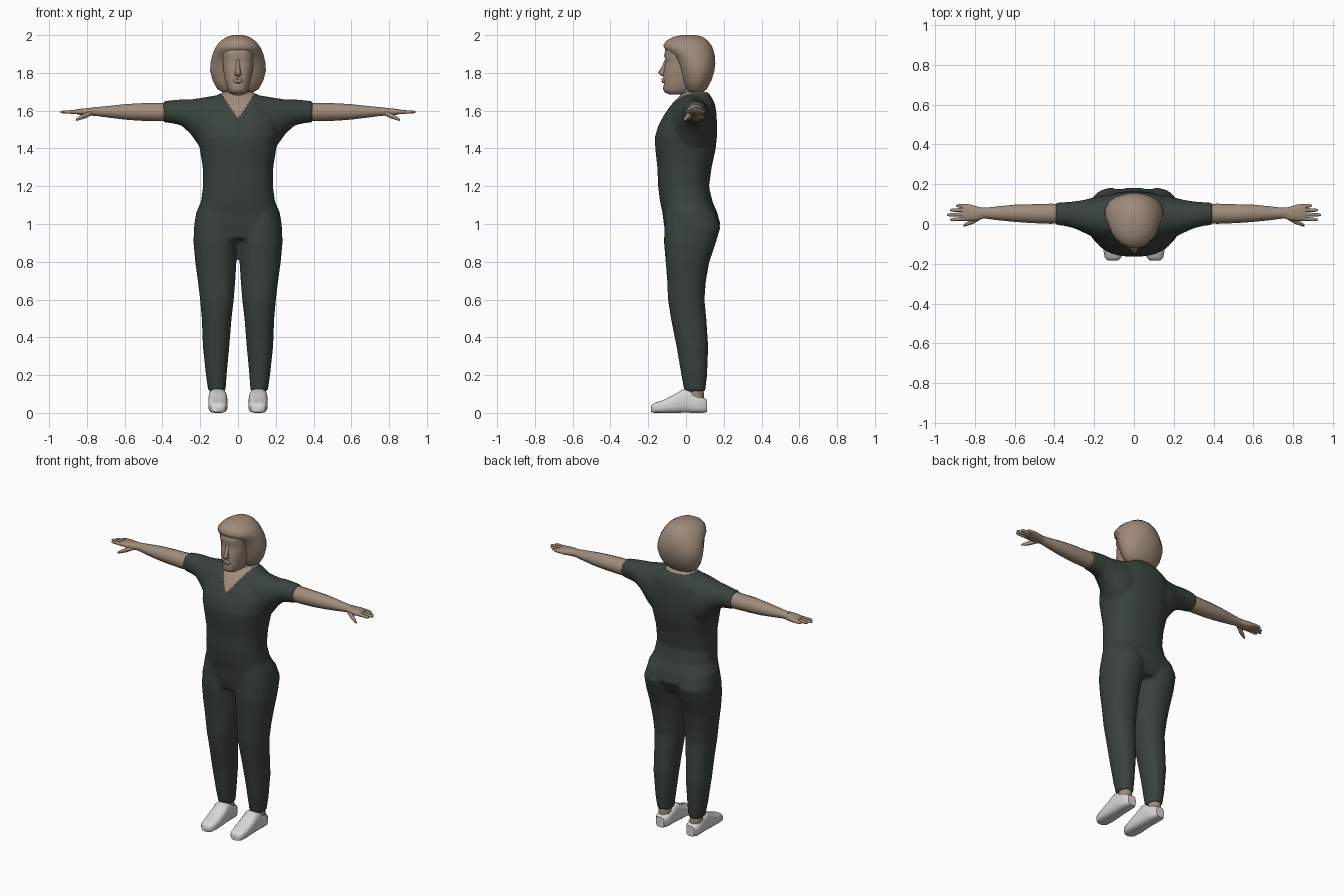
import bpy, bmesh, math


def material(name, rgb):
    m = bpy.data.materials.new(name)
    m.diffuse_color = (*rgb, 1)
    return m


SUIT = material("dark green cloth", (0.042, 0.056, 0.046))
SKIN = material("skin", (0.35, 0.262, 0.195))
SHOE = material("light grey shoe", (0.68, 0.68, 0.68))


def loft(bm, axis, rings, n=16, power=2.0, both=False):
    """Capped loft; each ring is (position, a0, a1, b0, b1) across the axis."""
    for side in ((1, -1) if both else (1,)):
        loops = []
        for t, a0, a1, b0, b1 in rings:
            loop = []
            for i in range(n):
                ang = 2 * math.pi * (i + 0.5) / n
                c, s = math.cos(ang), math.sin(ang)
                a = (a0 + a1) / 2 + (a1 - a0) / 2 * math.copysign(abs(c) ** (2 / power), c)
                b = (b0 + b1) / 2 + (b1 - b0) / 2 * math.copysign(abs(s) ** (2 / power), s)
                x, y, z = {"x": (t, a, b), "y": (a, t, b), "z": (a, b, t)}[axis]
                loop.append(bm.verts.new((x * side, y, z)))
            loops.append(loop)
        for p, q in zip(loops, loops[1:]):
            for i in range(n):
                j = (i + 1) % n
                bm.faces.new((p[i], p[j], q[j], q[i]))
        bm.faces.new(loops[0])
        bm.faces.new(loops[-1])


def sym(rings):
    """Rings given as (z, half width, front y, back y)."""
    return [(z, -w, w, f, b) for z, w, f, b in rings]


def finish(name, bm, mat, angle=60):
    bmesh.ops.recalc_face_normals(bm, faces=bm.faces)
    me = bpy.data.meshes.new(name)
    bm.to_mesh(me)
    bm.free()
    ob = bpy.data.objects.new(name, me)
    bpy.context.collection.objects.link(ob)
    me.materials.append(mat)
    shade(ob, angle)
    return ob


def shade(ob, angle):
    bpy.ops.object.select_all(action="DESELECT")
    ob.select_set(True)
    bpy.context.view_layer.objects.active = ob
    bpy.ops.object.shade_smooth_by_angle(angle=math.radians(angle))


# Suit: torso, legs and sleeves fused into one smooth garment
bm = bmesh.new()
loft(bm, "z", sym([
    (0.92, 0.215, -0.10, 0.145), (1.0, 0.232, -0.118, 0.182), (1.06, 0.222, -0.125, 0.166),
    (1.12, 0.196, -0.138, 0.14), (1.2, 0.185, -0.148, 0.122), (1.3, 0.187, -0.152, 0.136),
    (1.4, 0.203, -0.163, 0.158), (1.46, 0.215, -0.165, 0.164), (1.52, 0.22, -0.148, 0.165),
    (1.58, 0.215, -0.115, 0.162), (1.63, 0.19, -0.08, 0.155), (1.665, 0.14, -0.045, 0.14),
    (1.70, 0.075, -0.01, 0.115)]), 32, 2.4)
loft(bm, "z", [
    (0.112, 0.066, 0.157, -0.008, 0.102), (0.2, 0.06, 0.17, -0.025, 0.112),
    (0.35, 0.046, 0.186, -0.05, 0.118), (0.5, 0.034, 0.192, -0.08, 0.108),
    (0.6, 0.022, 0.201, -0.096, 0.098), (0.7, 0.014, 0.213, -0.1, 0.106),
    (0.8, 0.008, 0.227, -0.108, 0.124), (0.9, 0.002, 0.236, -0.117, 0.158),
    (0.98, 0.0, 0.234, -0.115, 0.182), (1.06, 0.01, 0.215, -0.11, 0.155)], 24, 2.2, True)
loft(bm, "x", [
    (0.1, -0.09, 0.15, 1.36, 1.685), (0.16, -0.085, 0.145, 1.375, 1.675),
    (0.2, -0.07, 0.135, 1.405, 1.668), (0.25, -0.045, 0.122, 1.475, 1.66),
    (0.3, -0.022, 0.114, 1.522, 1.66), (0.35, -0.01, 0.11, 1.533, 1.656),
    (0.396, -0.005, 0.108, 1.538, 1.65)], 20, 2.1, True)
suit = finish("suit", bm, SUIT)
mod = suit.modifiers.new("fuse", "REMESH")
mod.mode = "VOXEL"
mod.voxel_size = 0.01
mod = suit.modifiers.new("soften", "SMOOTH")
mod.factor = 0.5
mod.iterations = 5
fused = bpy.data.meshes.new_from_object(
    suit.evaluated_get(bpy.context.evaluated_depsgraph_get()))
suit.modifiers.clear()
suit.data = fused
fused.materials.clear()
fused.materials.append(SUIT)
fused.materials.append(SKIN)
# V neckline and collar opening
for p in fused.polygons:
    x, y, z = p.center
    v_neck = y < 0.03 and z > 1.565 and abs(x) < (z - 1.56) * 0.68
    p.material_index = 1 if v_neck or z > 1.692 else 0
shade(suit, 60)

# Neck
bm = bmesh.new()
loft(bm, "z", sym([(1.6, 0.075, -0.04, 0.1), (1.66, 0.07, -0.033, 0.1),
                   (1.7, 0.062, -0.028, 0.095), (1.78, 0.06, -0.03, 0.09)]))
finish("neck", bm, SKIN)

# Face with nose, lips and brow
bm = bmesh.new()
loft(bm, "z", sym([
    (1.685, 0.03, -0.085, 0.0), (1.697, 0.047, -0.113, 0.03), (1.715, 0.056, -0.124, 0.05),
    (1.74, 0.064, -0.118, 0.06), (1.79, 0.075, -0.121, 0.06), (1.84, 0.08, -0.113, 0.06),
    (1.865, 0.081, -0.107, 0.06), (1.89, 0.083, -0.117, 0.06), (1.95, 0.08, -0.105, 0.06)]),
    20, 2.3)
loft(bm, "z", sym([(1.782, 0.01, -0.125, -0.1), (1.79, 0.02, -0.138, -0.1),
                   (1.802, 0.017, -0.148, -0.1), (1.83, 0.011, -0.13, -0.1),
                   (1.87, 0.009, -0.112, -0.09)]), 10)
loft(bm, "z", sym([(1.745, 0.014, -0.12, -0.1), (1.753, 0.026, -0.13, -0.1),
                   (1.76, 0.026, -0.127, -0.1), (1.766, 0.024, -0.131, -0.1),
                   (1.774, 0.012, -0.122, -0.1)]), 10)
finish("face", bm, SKIN, 80)

# Bobbed hair with a fringe
bm = bmesh.new()
loft(bm, "z", sym([
    (1.69, 0.07, 0.015, 0.085), (1.715, 0.112, -0.005, 0.112), (1.76, 0.137, -0.022, 0.136),
    (1.81, 0.15, -0.035, 0.152), (1.85, 0.149, -0.05, 0.157), (1.895, 0.138, -0.075, 0.154),
    (1.922, 0.128, -0.112, 0.147), (1.945, 0.115, -0.123, 0.138), (1.97, 0.093, -0.106, 0.118),
    (1.99, 0.062, -0.07, 0.09), (2.0, 0.03, -0.025, 0.055)]), 16, 2.1)
finish("hair", bm, SKIN, 80)

# Bare arms
bm = bmesh.new()
loft(bm, "x", [
    (0.36, 0.002, 0.102, 1.546, 1.643), (0.42, 0.0, 0.103, 1.543, 1.642),
    (0.52, 0.004, 0.1, 1.546, 1.64), (0.6, 0.01, 0.098, 1.552, 1.635),
    (0.68, 0.018, 0.09, 1.562, 1.626), (0.74, 0.026, 0.083, 1.57, 1.62),
    (0.78, 0.026, 0.083, 1.574, 1.617)], 16, 2, True)
finish("arms", bm, SKIN)

# Hands: palm, four fingers, thumb
bm = bmesh.new()
loft(bm, "x", [
    (0.755, 0.028, 0.081, 1.573, 1.617), (0.785, 0.017, 0.088, 1.573, 1.615),
    (0.82, 0.013, 0.099, 1.574, 1.612), (0.85, 0.014, 0.103, 1.58, 1.608),
    (0.865, 0.018, 0.1, 1.583, 1.605)], 12, 2.5, True)
for y, y_tip, x_tip in ((0.091, 0.092, 0.895), (0.07, 0.07, 0.925),
                        (0.048, 0.046, 0.94), (0.026, 0.022, 0.925)):
    loft(bm, "x", [(x, c - r, c + r, 1.593 - r, 1.593 + r) for x, c, r in (
        (0.84, y, 0.0115), (0.87, y, 0.0105), (x_tip - 0.012, y_tip, 0.009),
        (x_tip, y_tip, 0.004))], 8, 2, True)
loft(bm, "x", [(x, y - r, y + r, z - r, z + r) for x, y, z, r in (
    (0.775, 0.033, 1.588, 0.014), (0.81, 0.014, 1.573, 0.015),
    (0.84, 0.0, 1.56, 0.011), (0.857, -0.008, 1.552, 0.006))], 8, 2, True)
finish("hands", bm, SKIN)

# Ankles
bm = bmesh.new()
loft(bm, "z", [(0.05, 0.072, 0.15, 0.005, 0.097), (0.1, 0.074, 0.15, 0.008, 0.096),
               (0.15, 0.076, 0.148, 0.01, 0.093)], 12, 2, True)
finish("ankles", bm, SKIN)

# Shoes, lofted from toe to heel
bm = bmesh.new()
loft(bm, "y", [
    (-0.184, 0.08, 0.132, 0.004, 0.04), (-0.168, 0.064, 0.148, 0, 0.053),
    (-0.12, 0.056, 0.156, 0, 0.068), (-0.06, 0.055, 0.157, 0, 0.098),
    (-0.015, 0.058, 0.156, 0, 0.128), (0.015, 0.06, 0.155, 0, 0.124),
    (0.05, 0.062, 0.155, 0, 0.098), (0.09, 0.066, 0.152, 0, 0.082),
    (0.112, 0.08, 0.138, 0.004, 0.07)], 16, 3.2, True)
finish("shoes", bm, SHOE, 50)
